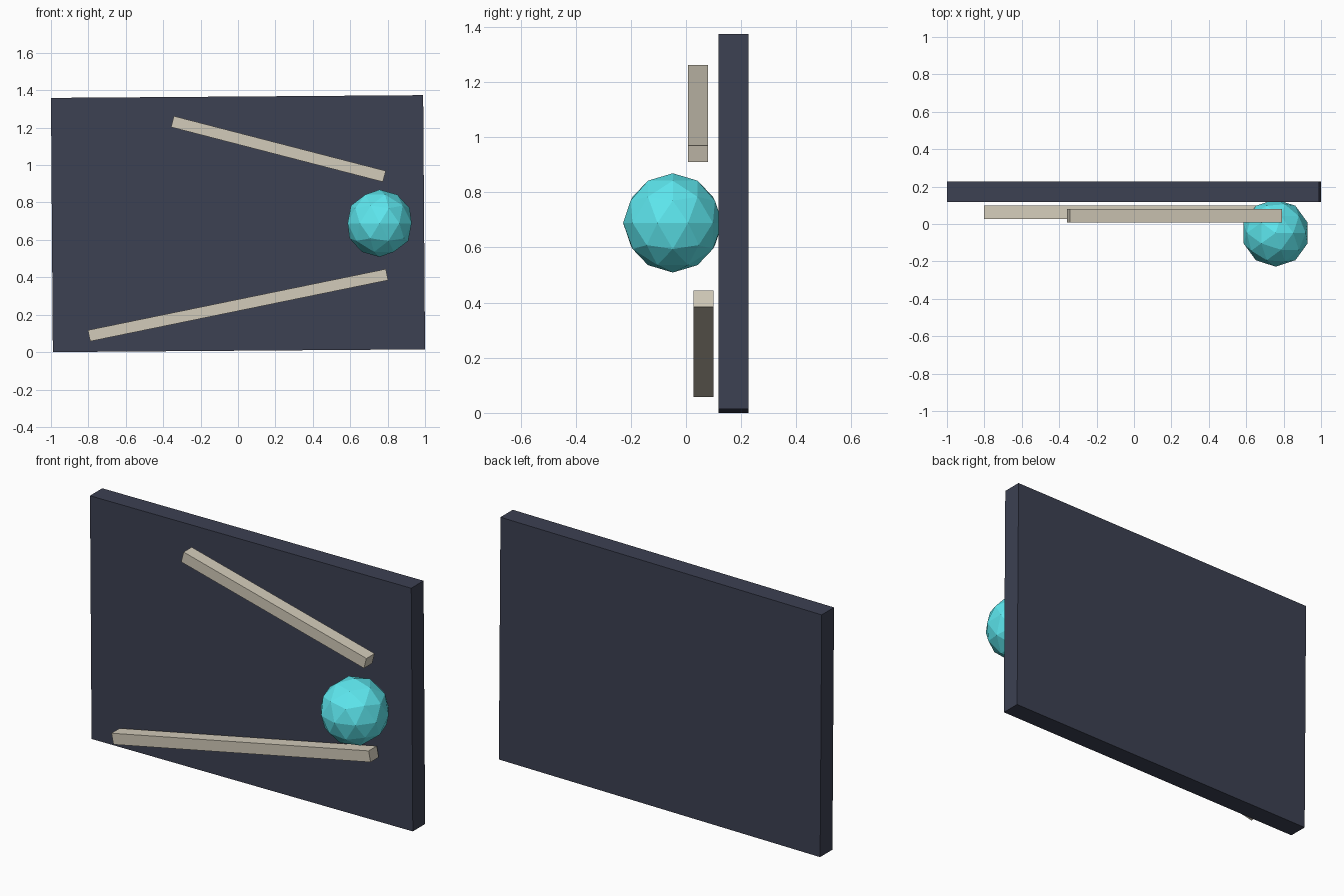
import bpy
from math import radians

if "Cube" in bpy.data.objects:
    bpy.data.objects.remove(bpy.data.objects["Cube"])


def material(name, color):
    m = bpy.data.materials.new(name)
    m.diffuse_color = (*color, 1)
    m.use_nodes = True
    m.node_tree.nodes["Principled BSDF"].inputs["Base Color"].default_value = m.diffuse_color
    return m


navy = material("navy", (0.045, 0.052, 0.085))
cream = material("cream", (0.65, 0.60, 0.49))
cyan = material("cyan", (0.11, 0.80, 0.86))


def slab(name, center, size, tilt, mat):
    """Box tilted in the front plane; positive tilt raises the right end."""
    bpy.ops.mesh.primitive_cube_add(size=1, location=center,
                                    rotation=(0, -radians(tilt), 0))
    ob = bpy.context.object
    ob.name = name
    ob.scale = size
    ob.data.materials.append(mat)


# Back board, very slightly tilted
slab("back_board", (0, 0.173, 0.687), (1.99, 0.109, 1.359), 0.42, navy)

# Two sloping rails in front of the board
slab("upper_rail", (0.216, 0.044, 1.086), (1.17, 0.072, 0.061), -14.5, cream)
slab("lower_rail", (0, 0.063, 0.251), (1.626, 0.072, 0.061), 11.6, cream)

# Faceted ball
bpy.ops.mesh.primitive_ico_sphere_add(subdivisions=2, radius=0.18,
                                      location=(0.757, -0.048, 0.689))
ball = bpy.context.object
ball.name = "ball"
ball.data.materials.append(cyan)
